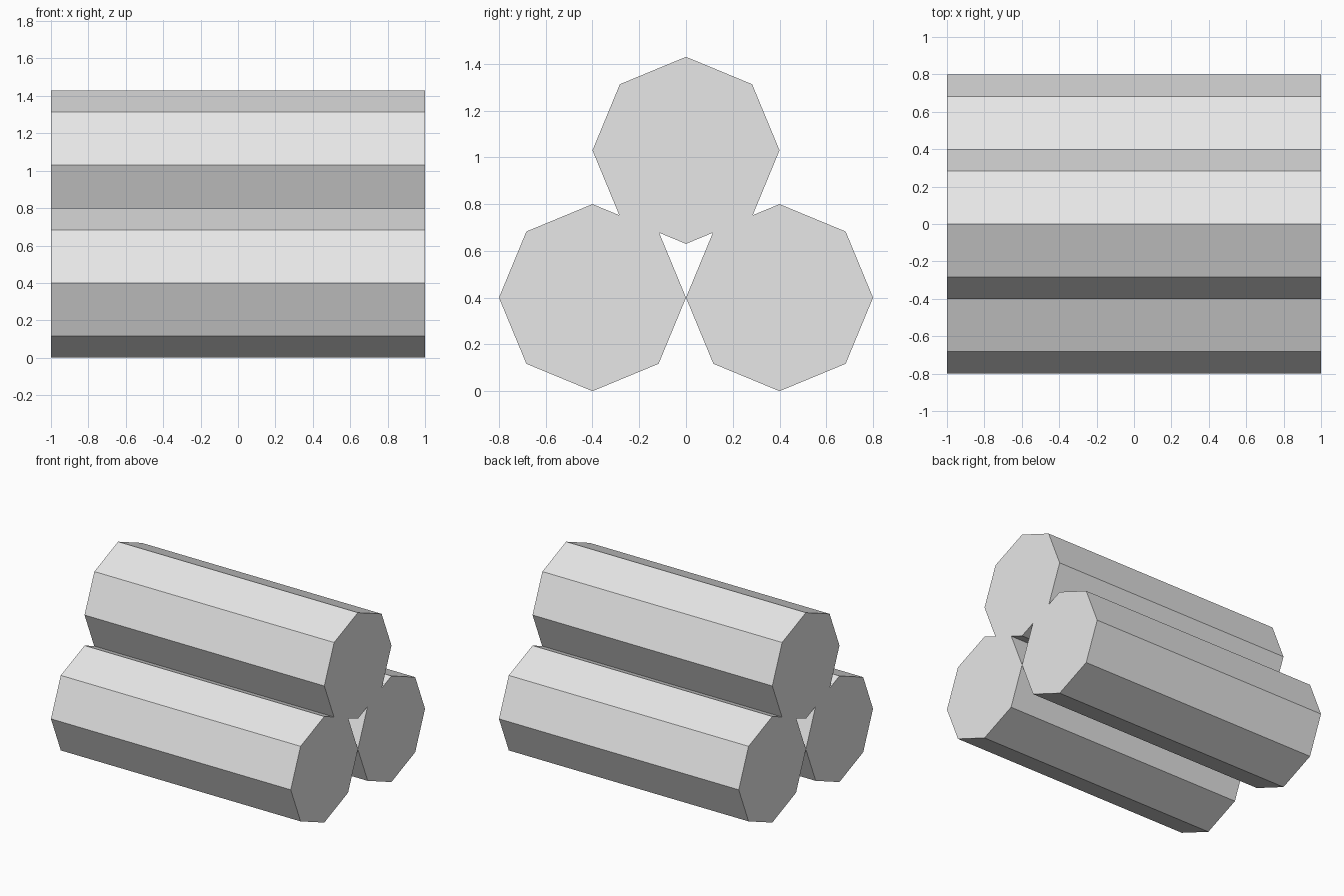
import bpy
import math

cube = bpy.data.objects.get("Cube")
if cube:
    bpy.data.objects.remove(cube, do_unlink=True)

RADIUS = 0.4
LENGTH = 2.0
UPPER_Z = 1.03

grey = bpy.data.materials.new("plain_grey")
grey.use_nodes = True
colour = (0.8, 0.8, 0.8, 1.0)
grey.diffuse_color = colour
grey.node_tree.nodes["Principled BSDF"].inputs["Base Color"].default_value = colour


def add_log(name, y, z):
    """Eight-sided log lying along x, with a corner pointing up."""
    bpy.ops.mesh.primitive_cylinder_add(
        vertices=8, radius=RADIUS, depth=LENGTH,
        location=(0, y, z), rotation=(0, math.pi / 2, 0))
    log = bpy.context.object
    log.name = name
    log.data.materials.append(grey)
    return log


# Two logs side by side, with a third resting on top
add_log("front_log", -RADIUS, RADIUS)
add_log("back_log", RADIUS, RADIUS)
add_log("top_log", 0, UPPER_Z)
